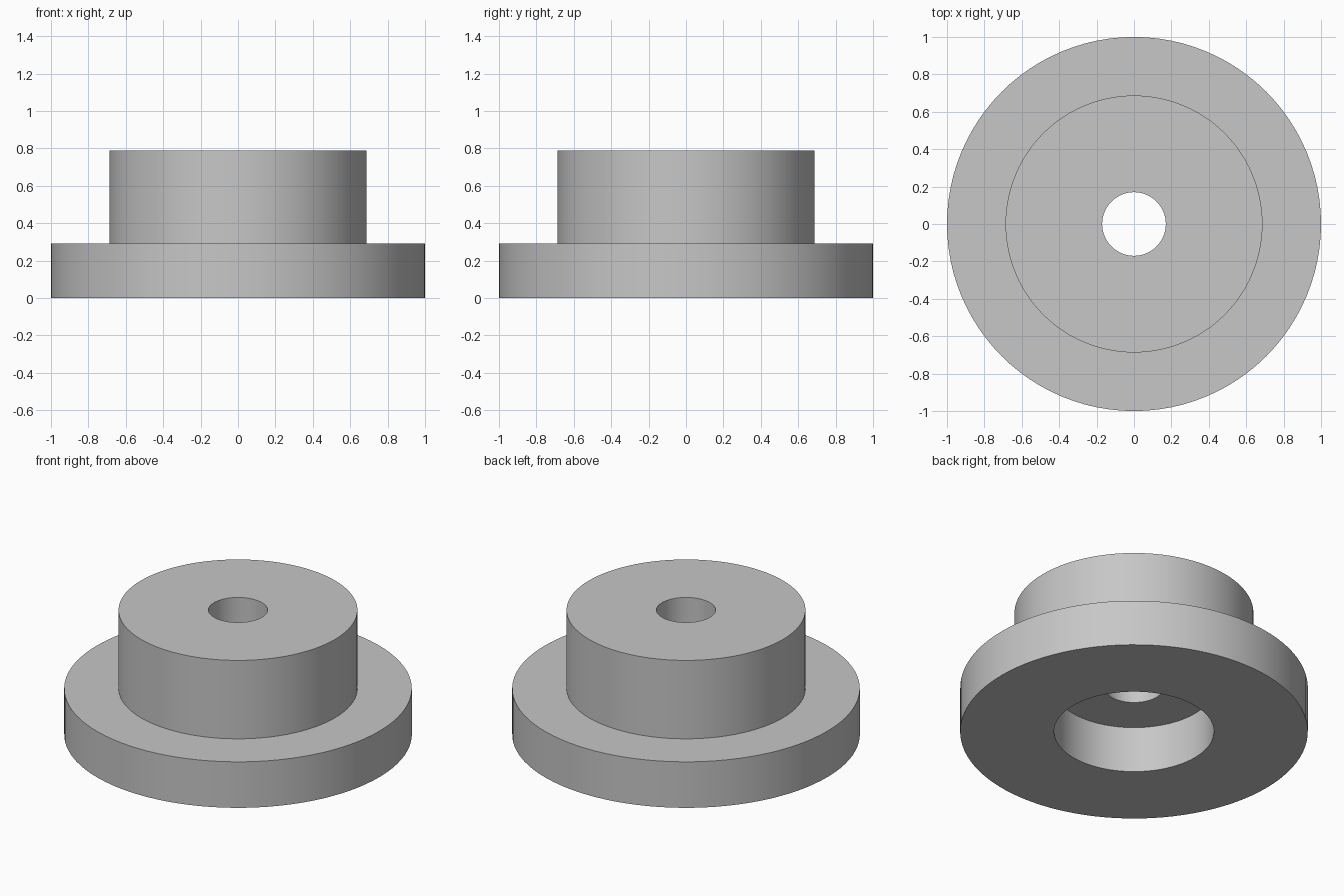
import bpy, bmesh, math

cube = bpy.data.objects.get("Cube")
if cube:
    bpy.data.objects.remove(cube, do_unlink=True)

# Plain grey material
grey = bpy.data.materials.new("grey")
grey.use_nodes = True
colour = (0.57, 0.57, 0.57, 1)
grey.diffuse_color = colour
grey.node_tree.nodes["Principled BSDF"].inputs["Base Color"].default_value = colour

SEGMENTS = 96
FLANGE_R, HUB_R, RECESS_R, BORE_R = 1.0, 0.687, 0.46, 0.17
FLANGE_TOP, HUB_TOP = 0.292, 0.79


def lathe(name, profile, material):
    """Revolve a closed (radius, height) profile about the z axis."""
    bm = bmesh.new()
    verts = [bm.verts.new((r, 0, z)) for r, z in profile]
    edges = [bm.edges.new((v, verts[i - 1])) for i, v in enumerate(verts)]
    bmesh.ops.spin(bm, geom=verts + edges, cent=(0, 0, 0), axis=(0, 0, 1),
                   angle=math.tau, steps=SEGMENTS, use_merge=True)
    bmesh.ops.remove_doubles(bm, verts=bm.verts, dist=0.0001)
    bmesh.ops.recalc_face_normals(bm, faces=bm.faces)
    mesh = bpy.data.meshes.new(name)
    bm.to_mesh(mesh)
    bm.free()
    mesh.materials.append(material)
    obj = bpy.data.objects.new(name, mesh)
    bpy.context.collection.objects.link(obj)
    return obj


# Wide flange, raised hub, through bore and underside recess in one turned part
bushing = lathe("flanged_bushing", [
    (RECESS_R, 0), (FLANGE_R, 0), (FLANGE_R, FLANGE_TOP),
    (HUB_R, FLANGE_TOP), (HUB_R, HUB_TOP), (BORE_R, HUB_TOP),
    (BORE_R, FLANGE_TOP), (RECESS_R, FLANGE_TOP),
], grey)

bpy.ops.object.select_all(action="DESELECT")
bushing.select_set(True)
bpy.context.view_layer.objects.active = bushing
bpy.ops.object.shade_smooth_by_angle(angle=math.radians(30))
